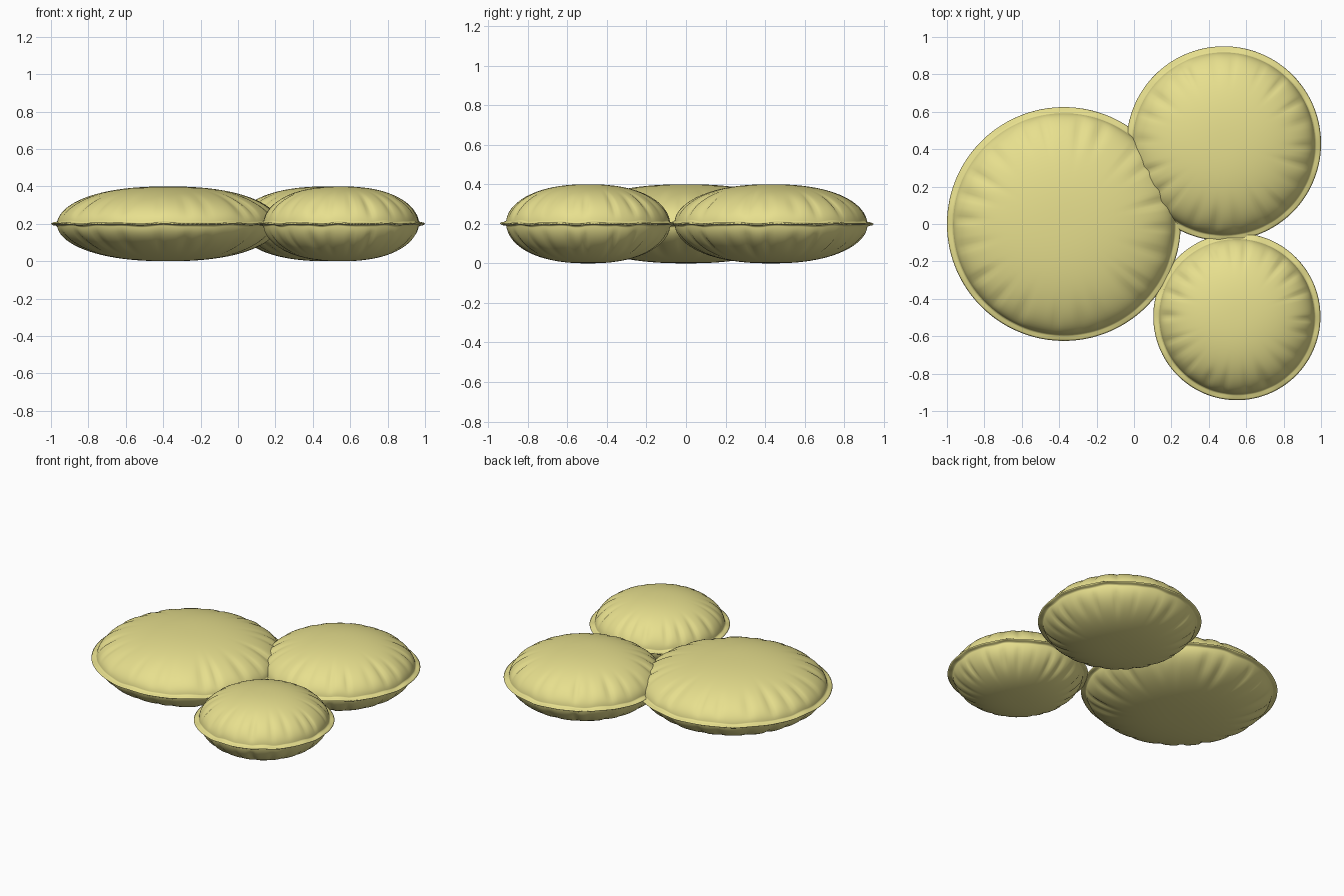
import bpy, bmesh, math, random

if "Cube" in bpy.data.objects:
    bpy.data.objects.remove(bpy.data.objects["Cube"])

random.seed(4)
mat = bpy.data.materials.new("mustard_fabric")
mat.diffuse_color = (0.80, 0.74, 0.27, 1)
mat.use_nodes = True
mat.node_tree.nodes["Principled BSDF"].inputs["Base Color"].default_value = mat.diffuse_color

SEGS = 160
MID = 0.2        # seam height, also half of the cushion height
SEAM = 0.032     # width of the flat seam flange


def make_pleats(n):
    # angle, width, depth and inward reach of each fabric wrinkle
    return [((i + random.uniform(-0.25, 0.25)) / n * math.tau,
             random.uniform(0.03, 0.06), random.uniform(0.006, 0.016),
             random.uniform(0.12, 0.2)) for i in range(n)]


def pleat_depth(pleats, a, rho):
    total = 0
    for pa, w, depth, reach in pleats:
        d = (a - pa + math.pi) % math.tau - math.pi
        if abs(d) < 4 * w:
            fade = math.exp(-((rho - 0.9) / reach) ** 2)
            total += depth * fade * math.exp(-(d / w) ** 2)
    return total


def cushion(name, x, y, radius):
    bm = bmesh.new()
    body = radius - SEAM
    pleats = make_pleats(22)
    # ring positions crowd towards the steep edge
    rhos = [math.sin(math.pi / 2 * i / 22) for i in range(1, 22)] + [0.9985]

    def ring(r_fn, z_fn):
        out = []
        for k in range(SEGS):
            a = math.tau * k / SEGS
            r = r_fn(a)
            out.append(bm.verts.new((r * math.cos(a), r * math.sin(a), z_fn(a))))
        return out

    def wave(a):
        return 0.003 * math.sin(11 * a) + 0.002 * math.sin(19 * a + 1)

    rim = ring(lambda a: radius, lambda a: MID + 0.4 * wave(a))
    for side in (1, -1):
        # domed panel with radial wrinkles
        rings = []
        for rho in rhos:
            h = MID * (1 - rho ** 2.3) ** 0.5
            rings.append(ring(
                lambda a: body * rho,
                lambda a: MID + side * max(h - min(1, h / 0.06) * pleat_depth(pleats, a, rho), 0.008)
                + wave(a) * rho ** 12))
        # pinched seam flange
        rings.append(ring(lambda a: body + 0.008, lambda a: MID + side * 0.006 + wave(a)))
        rings.append(ring(lambda a: radius - 0.008, lambda a: MID + side * 0.005 + 0.7 * wave(a)))
        rings.append(rim)
        top = bm.verts.new((0, 0, MID + side * MID))
        for k in range(SEGS):
            j = (k + 1) % SEGS
            bm.faces.new((top, rings[0][k], rings[0][j]))
            for p, q in zip(rings, rings[1:]):
                bm.faces.new((p[k], q[k], q[j], p[j]))
    bmesh.ops.recalc_face_normals(bm, faces=bm.faces)
    for f in bm.faces:
        f.smooth = True
    me = bpy.data.meshes.new(name)
    bm.to_mesh(me)
    bm.free()
    me.materials.append(mat)
    ob = bpy.data.objects.new(name, me)
    ob.location = (x, y, 0)
    bpy.context.collection.objects.link(ob)


# three round floor cushions
cushion("large_cushion", -0.375, 0.0, 0.625)
cushion("medium_cushion", 0.48, 0.43, 0.52)
cushion("small_cushion", 0.55, -0.495, 0.447)
